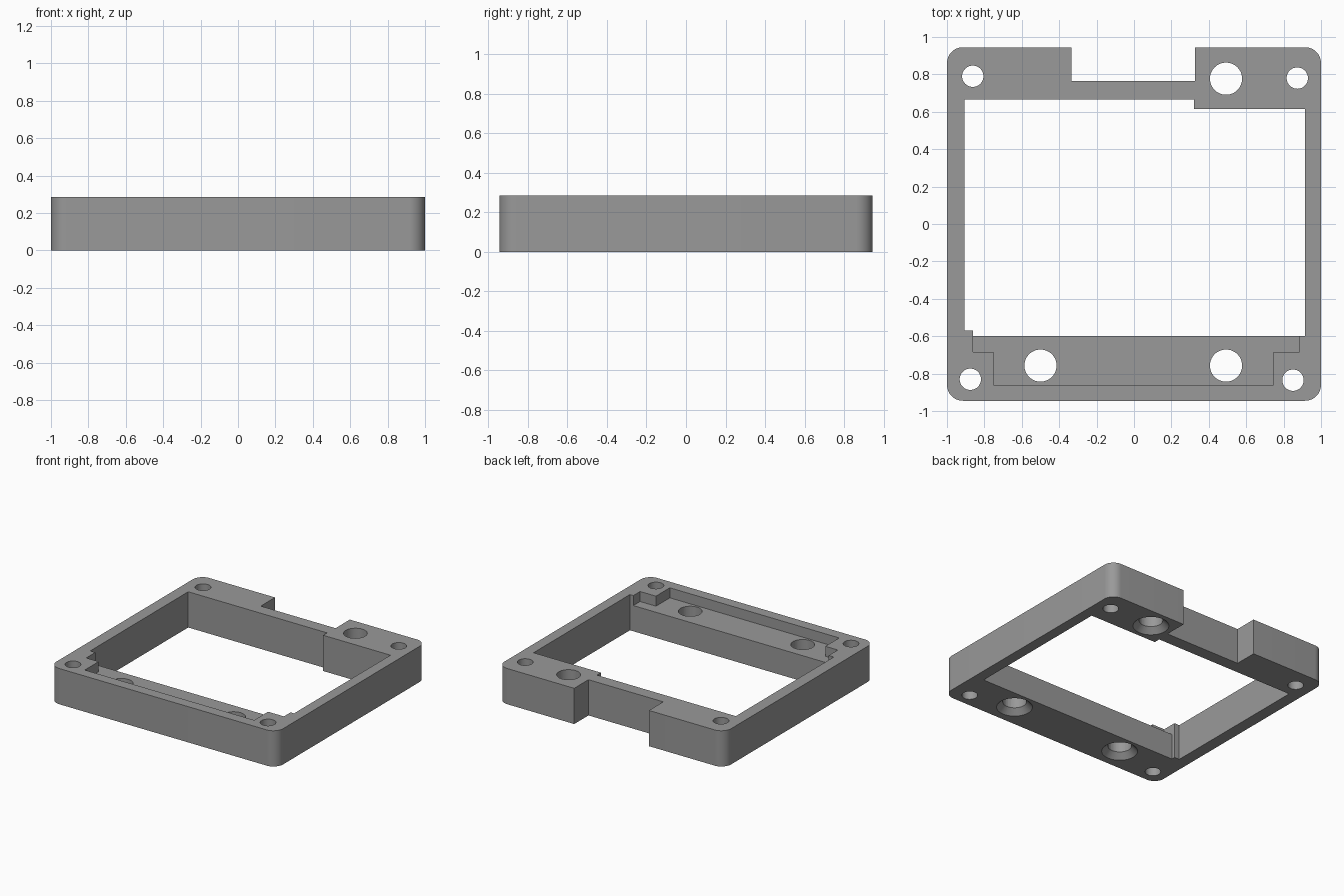
import bpy, bmesh, math

if "Cube" in bpy.data.objects:
    bpy.data.objects.remove(bpy.data.objects["Cube"])

HEIGHT = 0.285
LEDGE_Z = 0.205

grey = bpy.data.materials.new("grey")
grey.diffuse_color = (0.32, 0.32, 0.32, 1)
grey.use_nodes = True
grey.node_tree.nodes["Principled BSDF"].inputs["Base Color"].default_value = grey.diffuse_color


def prism(name, points, z0, z1):
    """Extrude a closed outline between two heights."""
    bm = bmesh.new()
    face = bm.faces.new([bm.verts.new((x, y, z0)) for x, y in points])
    top = bmesh.ops.extrude_face_region(bm, geom=[face])["geom"]
    for v in top:
        if isinstance(v, bmesh.types.BMVert):
            v.co.z = z1
    return finish(name, bm)


def cone(name, x, y, r0, r1, z0, z1, sides=48):
    bm = bmesh.new()
    bmesh.ops.create_cone(bm, cap_ends=True, segments=sides, radius1=r0, radius2=r1, depth=z1 - z0)
    bmesh.ops.translate(bm, verts=bm.verts, vec=(x, y, (z0 + z1) / 2))
    return finish(name, bm)


def finish(name, bm):
    bmesh.ops.recalc_face_normals(bm, faces=bm.faces)
    mesh = bpy.data.meshes.new(name)
    bm.to_mesh(mesh)
    bm.free()
    obj = bpy.data.objects.new(name, mesh)
    bpy.context.collection.objects.link(obj)
    mesh.materials.append(grey)
    return obj


def cut(target, cutter):
    """Subtract the cutter and discard it."""
    bpy.context.view_layer.objects.active = target
    mod = target.modifiers.new("cut", "BOOLEAN")
    mod.operation = "DIFFERENCE"
    mod.solver = "EXACT"
    mod.object = cutter
    bpy.ops.object.modifier_apply(modifier=mod.name)
    bpy.data.objects.remove(cutter)


# Rounded outer block
R, HX, HY = 0.085, 1.0, 0.945
outline = []
for k, (sx, sy) in enumerate([(1, 1), (-1, 1), (-1, -1), (1, -1)]):
    for i in range(13):
        a = math.pi / 2 * (k + i / 12)
        outline.append((sx * (HX - R) + R * math.cos(a), sy * (HY - R) + R * math.sin(a)))
frame = prism("frame", outline, 0, HEIGHT)

# Stepped central opening
cut(frame, prism("opening", [
    (-0.905, 0.665), (-0.905, -0.57), (-0.86, -0.57), (-0.86, -0.6),
    (0.915, -0.6), (0.915, 0.615), (0.32, 0.615), (0.32, 0.665)], -0.1, 0.5))

# Notch in the back edge
cut(frame, prism("back_notch", [
    (-0.335, 0.765), (0.325, 0.765), (0.325, 1.1), (-0.335, 1.1)], -0.1, 0.5))

# Shallow recess in the top of the front bar
cut(frame, prism("front_recess", [
    (-0.86, -0.59), (-0.86, -0.685), (-0.75, -0.685), (-0.75, -0.86),
    (0.745, -0.86), (0.745, -0.685), (0.885, -0.685), (0.885, -0.59)], LEDGE_Z, 0.5))

# Corner screw holes
for x, y in [(-0.862, 0.79), (0.873, 0.78), (-0.875, -0.83), (0.85, -0.835)]:
    cut(frame, cone("corner_hole", x, y, 0.057, 0.057, -0.1, 0.5))

# Large holes, countersunk from below
for x, y in [(-0.5, -0.757), (0.492, -0.757), (0.492, 0.777)]:
    cut(frame, cone("large_hole", x, y, 0.086, 0.086, -0.1, 0.5))
    cut(frame, cone("countersink", x, y, 0.14, 0.08, -0.01, 0.05))

# Smooth curved walls, crisp edges
bpy.ops.object.select_all(action="DESELECT")
frame.select_set(True)
bpy.context.view_layer.objects.active = frame
bpy.ops.object.shade_smooth_by_angle(angle=math.radians(30))
